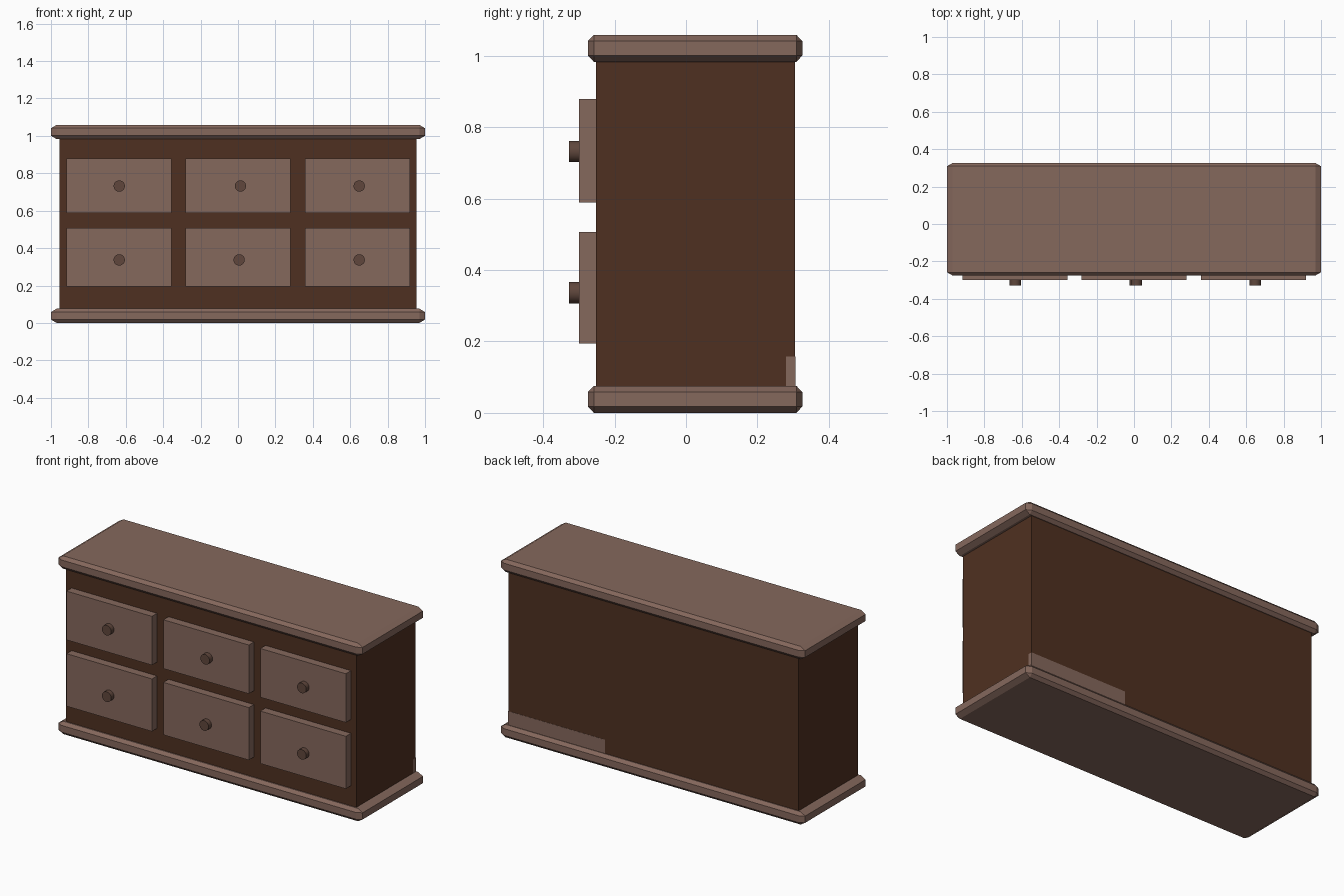
import bpy, bmesh
from math import pi
from mathutils import Matrix

if "Cube" in bpy.data.objects:
    bpy.data.objects.remove(bpy.data.objects["Cube"])


def material(name, rgb):
    m = bpy.data.materials.new(name)
    m.diffuse_color = (*rgb, 1)
    m.use_nodes = True
    m.node_tree.nodes["Principled BSDF"].inputs["Base Color"].default_value = m.diffuse_color
    return m


LIGHT = material("light_wood", (0.235, 0.138, 0.108))
DARK = material("dark_wood", (0.078, 0.030, 0.015))
KNOB = material("knob_wood", (0.115, 0.062, 0.045))


def finish(name, bm, mat):
    mesh = bpy.data.meshes.new(name)
    bm.to_mesh(mesh)
    bm.free()
    mesh.materials.append(mat)
    obj = bpy.data.objects.new(name, mesh)
    bpy.context.collection.objects.link(obj)
    return obj


def box(name, x, y, z, mat, chamfer=None):
    """Box between (min, max) ranges, with optional per-axis chamfer."""
    bm = bmesh.new()
    bmesh.ops.create_cube(bm, size=1)
    k = chamfer or (1, 1, 1)
    size = [r[1] - r[0] for r in (x, y, z)]
    bmesh.ops.scale(bm, vec=[s / c for s, c in zip(size, k)], verts=bm.verts)
    if chamfer:
        # unit bevel in stretched space gives a different width on each axis
        bmesh.ops.bevel(bm, geom=bm.edges[:], offset=1, segments=1,
                        affect='EDGES')
        bmesh.ops.scale(bm, vec=k, verts=bm.verts)
    bmesh.ops.translate(bm, vec=[sum(r) / 2 for r in (x, y, z)], verts=bm.verts)
    return finish(name, bm, mat)


def knob(name, x, z):
    bm = bmesh.new()
    bmesh.ops.create_cone(bm, cap_ends=True, segments=32, radius1=0.03,
                          radius2=0.03, depth=0.05,
                          matrix=Matrix.Translation((x, -0.303, z))
                          @ Matrix.Rotation(pi / 2, 4, 'X'))
    obj = finish(name, bm, KNOB)
    bpy.ops.object.select_all(action='DESELECT')
    obj.select_set(True)
    bpy.context.view_layer.objects.active = obj
    bpy.ops.object.shade_smooth_by_angle()


# Carcass and the lighter inlaid strip low on the back
box("body", (-0.955, 0.955), (-0.252, 0.305), (0.07, 0.99), DARK)
box("back_strip", (0.318, 0.955), (0.28, 0.306), (0.07, 0.158), LIGHT)

# Chamfered base and top boards
for name, z in (("base_board", (0, 0.076)), ("top_board", (0.983, 1.059))):
    box(name, (-1, 1), (-0.275, 0.326), z, LIGHT, (0.03, 0.017, 0.018))

# Two rows of three drawers, each with a round knob
rows = (("lower", (0.195, 0.507), 0.337, 0.006),
        ("upper", (0.589, 0.879), 0.732, 0.013))
for row, z, knob_z, mid_x in rows:
    for col, cx, kx in (("left", -0.637, -0.635), ("middle", 0, mid_x),
                        ("right", 0.638, 0.648)):
        box(f"{row}_{col}_drawer", (cx - 0.281, cx + 0.281),
            (-0.30, -0.24), z, LIGHT)
        knob(f"{row}_{col}_knob", kx, knob_z)
